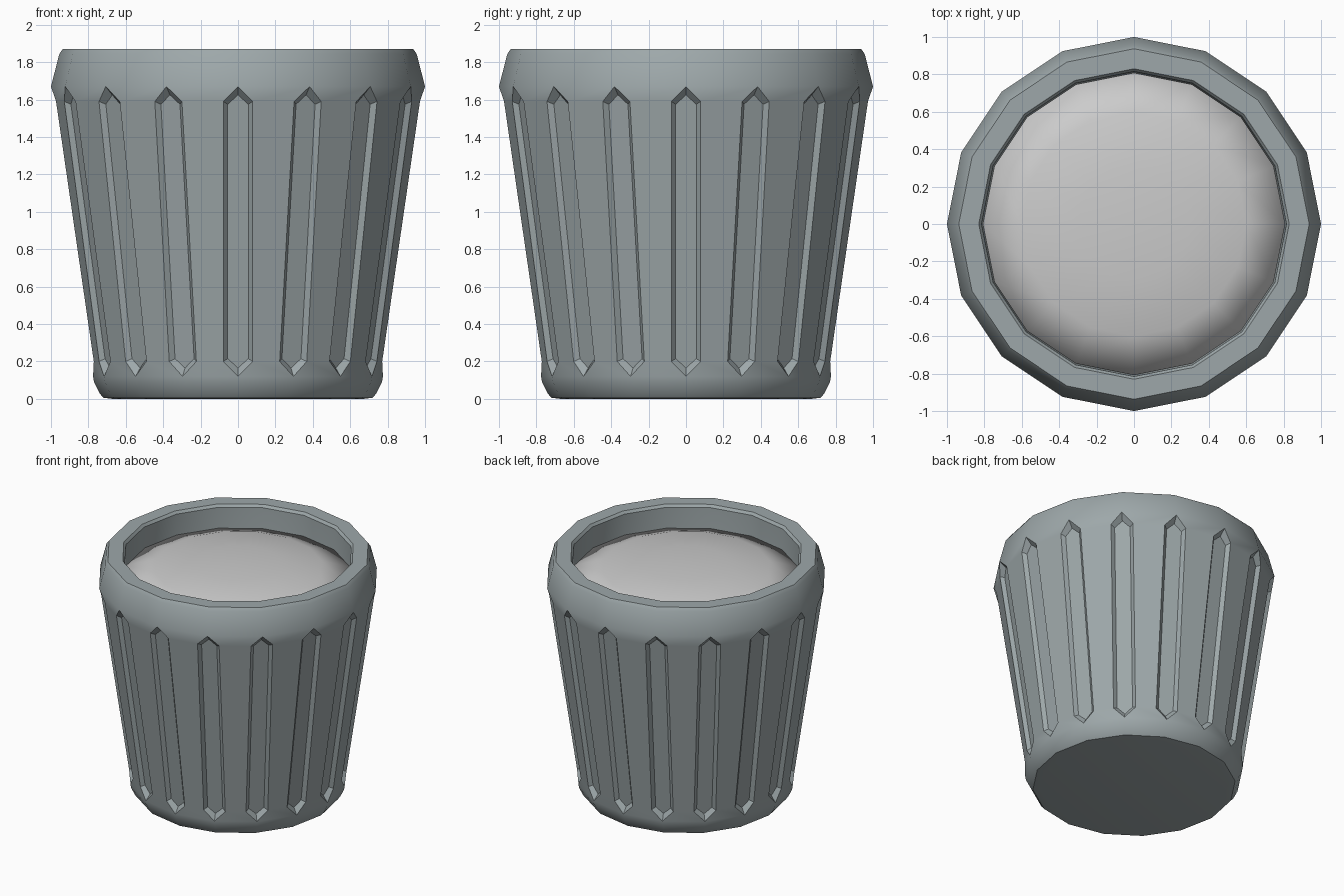
import bpy, bmesh
from math import sin, cos, pi

if "Cube" in bpy.data.objects:
    bpy.data.objects.remove(bpy.data.objects["Cube"])

N = 16
STEP = 2 * pi / N
HALF = STEP / 2


def point(i, u, t, z):
    """Point at corner direction i: u outward, t sideways, z up."""
    a = i * STEP
    return (u * cos(a) - t * sin(a), u * sin(a) + t * cos(a), z)


def ring(bm, r, z):
    return [bm.verts.new(point(i, r, 0, z)) for i in range(N)]


def bridge(bm, low, high):
    for i in range(N):
        j = (i + 1) % N
        bm.faces.new((low[i], low[j], high[j], high[i]))


def finish(bm, name):
    bmesh.ops.recalc_face_normals(bm, faces=bm.faces)
    me = bpy.data.meshes.new(name)
    bm.to_mesh(me)
    bm.free()
    ob = bpy.data.objects.new(name, me)
    bpy.context.collection.objects.link(ob)
    return ob


# Bin body: base band, grooved wall, rim and inside
Z0, R0, Z1, R1 = 0.12, 0.775, 1.67, 1.0
bm = bmesh.new()
base = [ring(bm, r, z) for r, z in
        ((0.67, 0.0), (0.72, 0.006), (0.74, 0.03), (0.77, 0.09), (R0, Z0))]
rim = [ring(bm, r, z) for r, z in
       ((R1, Z1), (0.955, 1.845), (0.937, 1.87), (0.83, 1.87),
        (0.815, 1.85), (0.81, 1.6), (0.66, 0.1))]
for part in (base, rim):
    for low, high in zip(part, part[1:]):
        bridge(bm, low, high)
bm.faces.new(base[0])
bm.faces.new(rim[-1])


def wall_radius(z):
    return R0 + (R1 - R0) * (z - Z0) / (Z1 - Z0)


# Pointed grooves centred on each corner, flat panels between them
edges = []
for i in range(N):
    def shoulder(s, z):
        return bm.verts.new(point(i, wall_radius(z) - abs(s) * sin(HALF),
                                  s * cos(HALF), z))

    def floor(t, z):
        return bm.verts.new(point(i, wall_radius(z) - 0.042, t, z))

    S, F = 0.08, 0.055
    outer = [rim[0][i], shoulder(-S, 1.59), shoulder(-S, 0.2),
             base[-1][i], shoulder(S, 0.2), shoulder(S, 1.59)]
    inner = [floor(0, 1.625), floor(-F, 1.575), floor(-F, 0.215),
             floor(0, 0.165), floor(F, 0.215), floor(F, 1.575)]
    for k in range(6):
        m = (k + 1) % 6
        bm.faces.new((outer[k], outer[m], inner[m], inner[k]))
    bm.faces.new(inner)
    edges.append(outer)
for i in range(N):
    a, b = edges[i], edges[(i + 1) % N]
    bm.faces.new((a[0], a[5], a[4], a[3], b[3], b[2], b[1], b[0]))

body = finish(bm, "bin_body")
mat = bpy.data.materials.new("grey_green_metal")
mat.diffuse_color = (0.34, 0.39, 0.40, 1)
mat.use_nodes = True
mat.node_tree.nodes["Principled BSDF"].inputs["Base Color"].default_value = mat.diffuse_color
body.data.materials.append(mat)
bpy.context.view_layer.objects.active = body
body.select_set(True)
bpy.ops.object.shade_smooth_by_angle()

# Domed contents
bm = bmesh.new()
rings = [ring(bm, r, z) for r, z in
         ((0.80, 1.5), (0.808, 1.69), (0.6, 1.76), (0.3, 1.79))]
for low, high in zip(rings, rings[1:]):
    bridge(bm, low, high)
tip = bm.verts.new((0, 0, 1.8))
for i in range(N):
    bm.faces.new((rings[-1][i], rings[-1][(i + 1) % N], tip))
contents = finish(bm, "bin_contents")
contents.data.polygons.foreach_set("use_smooth", [True] * len(contents.data.polygons))
